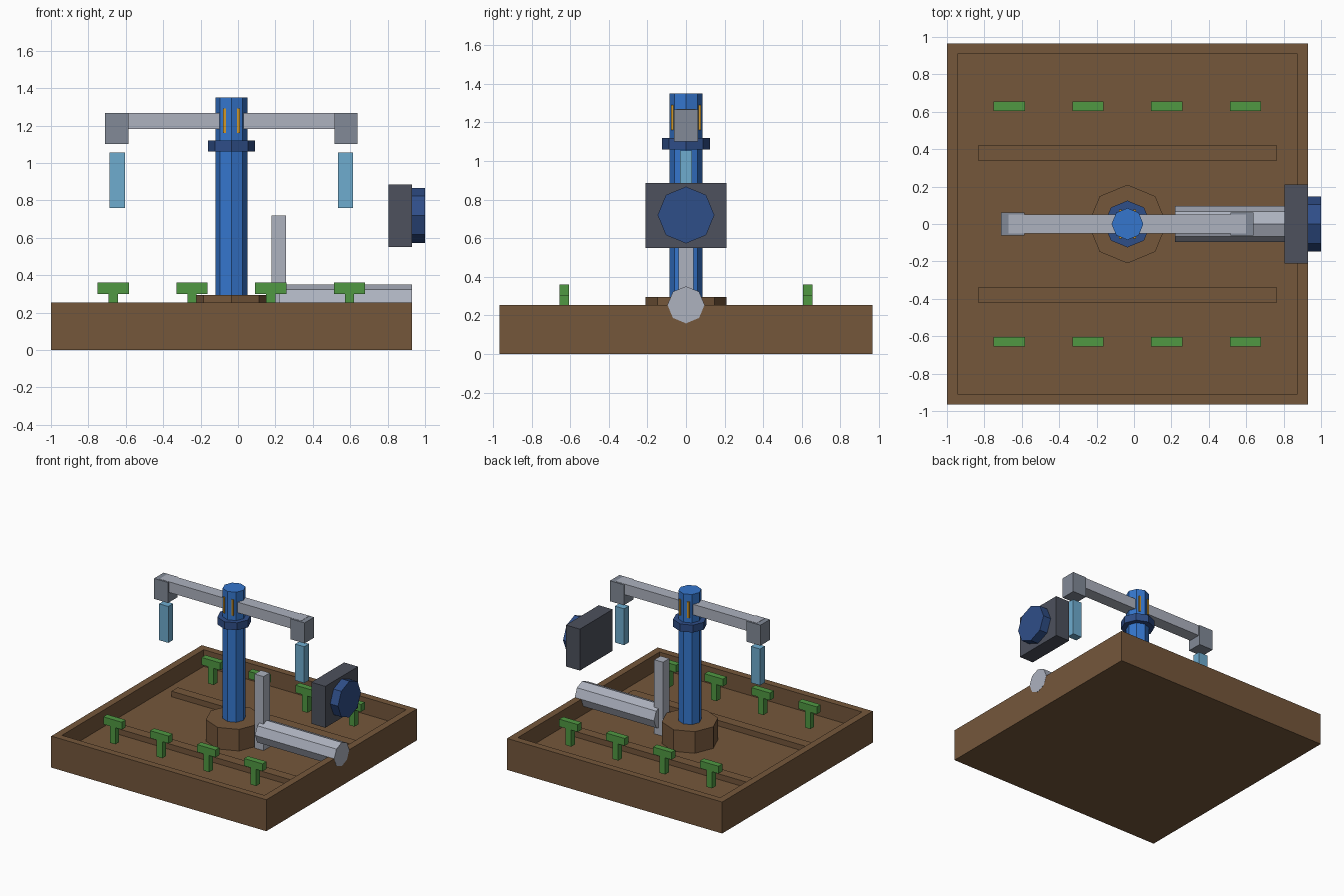
import bpy, bmesh
from math import pi
from mathutils import Matrix, Vector

if "Cube" in bpy.data.objects:
    bpy.data.objects.remove(bpy.data.objects["Cube"])


def material(name, *rgb):
    """Flat material from 0-255 display values, stored as linear."""
    lin = [((c / 255 + 0.055) / 1.055) ** 2.4 for c in rgb] + [1]
    m = bpy.data.materials.new(name)
    m.use_nodes = True
    m.diffuse_color = lin
    m.node_tree.nodes["Principled BSDF"].inputs["Base Color"].default_value = lin
    return m


BROWN = material("earth brown", 117, 87, 59)
BLUE = material("post blue", 53, 118, 205)
NAVY = material("navy blue", 47, 78, 136)
SLATE = material("dark slate", 77, 81, 93)
LIGHT_GREY = material("light grey", 173, 178, 191)
MID_GREY = material("mid grey", 130, 138, 151)
SKY = material("sky blue", 110, 172, 207)
GREEN = material("leaf green", 80, 152, 66)
AMBER = material("amber", 210, 152, 40)

AXIS = -0.035    # x of the central post
FLOOR = 0.12     # height of the tray floor


def finish(name, bm, mat):
    mesh = bpy.data.meshes.new(name)
    bm.to_mesh(mesh)
    bm.free()
    mesh.materials.append(mat)
    obj = bpy.data.objects.new(name, mesh)
    bpy.context.collection.objects.link(obj)
    return obj


def box(name, mat, xs, ys, zs):
    bm = bmesh.new()
    bmesh.ops.create_cube(bm, size=1)
    lo, hi = Vector((xs[0], ys[0], zs[0])), Vector((xs[1], ys[1], zs[1]))
    bmesh.ops.scale(bm, vec=hi - lo, verts=bm.verts)
    bmesh.ops.translate(bm, vec=(lo + hi) / 2, verts=bm.verts)
    return finish(name, bm, mat)


def octagon(name, mat, radius, start, end, along="Z"):
    """Eight-sided prism between two points, corners on the axes."""
    start, end = Vector(start), Vector(end)
    place = Matrix.Translation((start + end) / 2)
    if along == "X":
        place = place @ Matrix.Rotation(pi / 2, 4, "Y")
    bm = bmesh.new()
    bmesh.ops.create_cone(bm, cap_ends=True, segments=8, radius1=radius,
                          radius2=radius, depth=(end - start).length, matrix=place)
    return finish(name, bm, mat)


# Tray with a sunken floor
tray = box("tray", BROWN, (-1, 0.93), (-0.965, 0.965), (0, 0.255))
bm = bmesh.new()
bm.from_mesh(tray.data)
top = max(bm.faces, key=lambda f: f.calc_center_median().z)
bmesh.ops.inset_region(bm, faces=[top], thickness=0.08)
well = bmesh.ops.extrude_discrete_faces(bm, faces=[top])["faces"][0]
bmesh.ops.translate(bm, vec=(0, 0, FLOOR - 0.255), verts=well.verts)
bm.to_mesh(tray.data)
bm.free()

# Floor ridges and T-shaped plants, front and back
for side, label in ((-1, "front"), (1, "back")):
    y = 0.38 * side
    box(label + "_ridge", BROWN, (-0.835, 0.765), (y - 0.04, y + 0.04), (FLOOR - 0.01, 0.165))
    for i in range(4):
        x, y = -0.667 + 0.421 * i, 0.63 * side
        ys = (y - 0.025, y + 0.025)
        box(f"{label}_plant_stem_{i + 1}", GREEN, (x - 0.025, x + 0.025), ys, (0.165, 0.3))
        box(f"{label}_plant_top_{i + 1}", GREEN, (x - 0.083, x + 0.083), ys, (0.3, 0.36))

# Central post
octagon("pedestal", BROWN, 0.21, (AXIS, 0, FLOOR - 0.01), (AXIS, 0, 0.295))
octagon("post", BLUE, 0.085, (AXIS, 0, 0.28), (AXIS, 0, 1.35))
octagon("collar", NAVY, 0.125, (AXIS, 0, 1.06), (AXIS, 0, 1.12))

# Cross arm with end brackets, hanging blades and post slots
box("cross_arm", LIGHT_GREY, (AXIS - 0.635, AXIS + 0.635), (-0.05, 0.05), (1.182, 1.268))
for side, label in ((-1, "right"), (1, "left")):
    x = AXIS + 0.6125 * side
    box(label + "_bracket", MID_GREY, (x - 0.0625, x + 0.0625), (-0.061, 0.061), (1.1, 1.266))
    x = AXIS + 0.61 * side
    box(label + "_hanging_blade", SKY, (x - 0.041, x + 0.041), (-0.031, 0.031), (0.76, 1.055))
    x = AXIS + 0.038 * side
    for ys, face in (((-0.077, -0.06), "front"), ((0.06, 0.077), "back")):
        box(f"{label}_{face}_slot", AMBER, (x - 0.008, x + 0.008), ys, (1.16, 1.29))

# Drain pipe through the tray wall and its upright
octagon("drain_pipe", LIGHT_GREY, 0.096, (0.22, 0, 0.255), (0.931, 0, 0.255), "X")
box("upright", LIGHT_GREY, (0.178, 0.257), (-0.04, 0.04), (FLOOR, 0.72))

# Control panel and dial
box("control_panel", SLATE, (0.805, 0.93), (-0.21, 0.21), (0.55, 0.886))
octagon("dial", NAVY, 0.147, (0.925, 0, 0.72), (1, 0, 0.72), "X")
